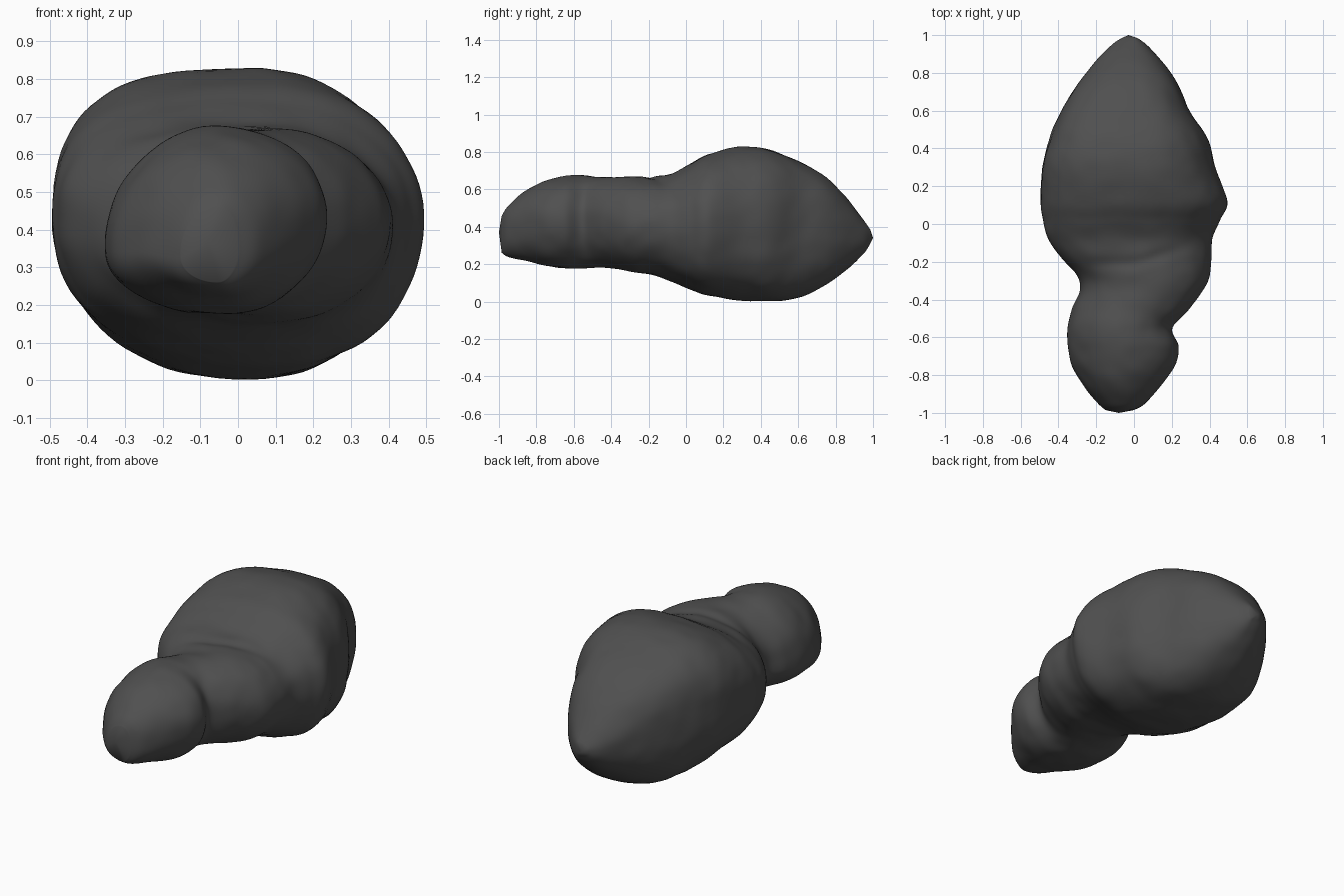
import bpy, bmesh, math
from mathutils import Vector, noise

if "Cube" in bpy.data.objects:
    bpy.data.objects.remove(bpy.data.objects["Cube"])

# Silhouette stations along the length: y, left x, right x, bottom z, top z
STATIONS = [
    (-0.985, -0.15, 0.00, 0.26, 0.46), (-0.95, -0.19, 0.06, 0.24, 0.51),
    (-0.86, -0.265, 0.14, 0.22, 0.59), (-0.75, -0.33, 0.215, 0.19, 0.645),
    (-0.65, -0.35, 0.235, 0.178, 0.67), (-0.55, -0.352, 0.215, 0.176, 0.673),
    (-0.45, -0.33, 0.295, 0.182, 0.668), (-0.35, -0.285, 0.365, 0.17, 0.665),
    (-0.27, -0.30, 0.40, 0.155, 0.668), (-0.18, -0.385, 0.41, 0.14, 0.672),
    (-0.08, -0.455, 0.415, 0.105, 0.685), (0.02, -0.48, 0.455, 0.065, 0.735),
    (0.12, -0.492, 0.49, 0.035, 0.785), (0.3, -0.485, 0.43, 0.008, 0.828),
    (0.45, -0.447, 0.39, 0.004, 0.81), (0.6, -0.385, 0.295, 0.02, 0.75),
    (0.75, -0.295, 0.228, 0.09, 0.665), (0.87, -0.195, 0.14, 0.18, 0.54),
    (0.95, -0.115, 0.065, 0.255, 0.435), (0.985, -0.065, 0.02, 0.305, 0.385),
]
SEGMENTS, STEPS = 96, 7


def ease(a, b, v):
    t = min(1, max(0, (v - a) / (b - a)))
    return t * t * (3 - 2 * t)


def spline(p0, p1, p2, p3, t):
    return [0.5 * (2 * b + (c - a) * t + (2 * a - 5 * b + 4 * c - d) * t * t
                   + (3 * b - a - 3 * c + d) * t ** 3)
            for a, b, c, d in zip(p0, p1, p2, p3)]


def ring_points(y, xl, xr, zb, zt):
    """Lopsided cross-section through the four silhouette extremes."""
    body = ease(-0.4, 0.1, y) * (1 - ease(0.6, 0.97, y))
    back = ease(0.2, 0.6, y)
    xm = (xl + xr) / 2 + 0.02 + 0.04 * body
    h = zt - zb
    z_left = zb + h * (0.33 + 0.19 * ease(-0.5, -0.1, y))
    z_right = zb + h * (0.53 - 0.03 * ease(-0.5, 0, y))
    pts = []
    for i in range(SEGMENTS):
        a = 2 * math.pi * i / SEGMENTS
        c, s = math.cos(a), math.sin(a)
        n = 2.05 + 0.15 * body + 0.25 * back
        if c < 0 < s:
            n += 0.65 * body
        c, s = [math.copysign(abs(v) ** (2 / n), v) for v in (c, s)]
        zm = z_right if c > 0 else z_left
        x = xm + c * ((xr - xm) if c > 0 else (xm - xl))
        z = zm + s * ((zt - zm) if s > 0 else (zm - zb))
        pts.append(Vector((x, y, z)))
    return pts


def weather(p, centre):
    """Rocky lumps plus the creases between head, shoulder and body."""
    out = (p - centre).normalized()
    amount = 0.006 * noise.noise(p * 5) + 0.004 * noise.noise(p * 11)
    inner = (1 - ease(0.1, 0.35, abs(p.x))) * ease(0.4, 0.6, p.z)
    body_line = p.y + 0.21 - 0.3 * max(0, p.x)
    amount -= 0.012 * inner * math.exp(-(body_line / 0.035) ** 2)
    head_line = p.y + 0.3 + 0.52 * (p.x + 0.28)
    amount -= 0.008 * ease(0.0, 0.2, p.x) * math.exp(-(head_line / 0.05) ** 2)
    return p + out * amount


# Loft the rock body through the stations
bm = bmesh.new()
rings = []
last = len(STATIONS) - 1
for k in range(last * STEPS + 1):
    i = min(k // STEPS, last - 1)
    quad = [STATIONS[min(last, max(0, i + d))] for d in (-1, 0, 1, 2)]
    row = spline(*quad, k / STEPS - i)
    centre = Vector(((row[1] + row[2]) / 2, row[0], (row[3] + row[4]) / 2))
    rings.append([bm.verts.new(weather(p, centre)) for p in ring_points(*row)])
for a, b in zip(rings, rings[1:]):
    for j in range(SEGMENTS):
        n = (j + 1) % SEGMENTS
        bm.faces.new((a[j], a[n], b[n], b[j]))

# Close both tips
for ring, tip in ((rings[0], (-0.08, -1.0, 0.37)), (rings[-1], (-0.03, 1.0, 0.34))):
    v = bm.verts.new(tip)
    for j in range(SEGMENTS):
        bm.faces.new((ring[j], ring[(j + 1) % SEGMENTS], v))
bmesh.ops.recalc_face_normals(bm, faces=bm.faces)
for f in bm.faces:
    f.smooth = True

mesh = bpy.data.meshes.new("space_rock")
bm.to_mesh(mesh)
bm.free()
rock = bpy.data.objects.new("space_rock", mesh)
bpy.context.collection.objects.link(rock)

mat = bpy.data.materials.new("charcoal grey")
mat.diffuse_color = (0.08, 0.08, 0.08, 1)
mat.use_nodes = True
mat.node_tree.nodes["Principled BSDF"].inputs["Base Color"].default_value = mat.diffuse_color
mesh.materials.append(mat)
